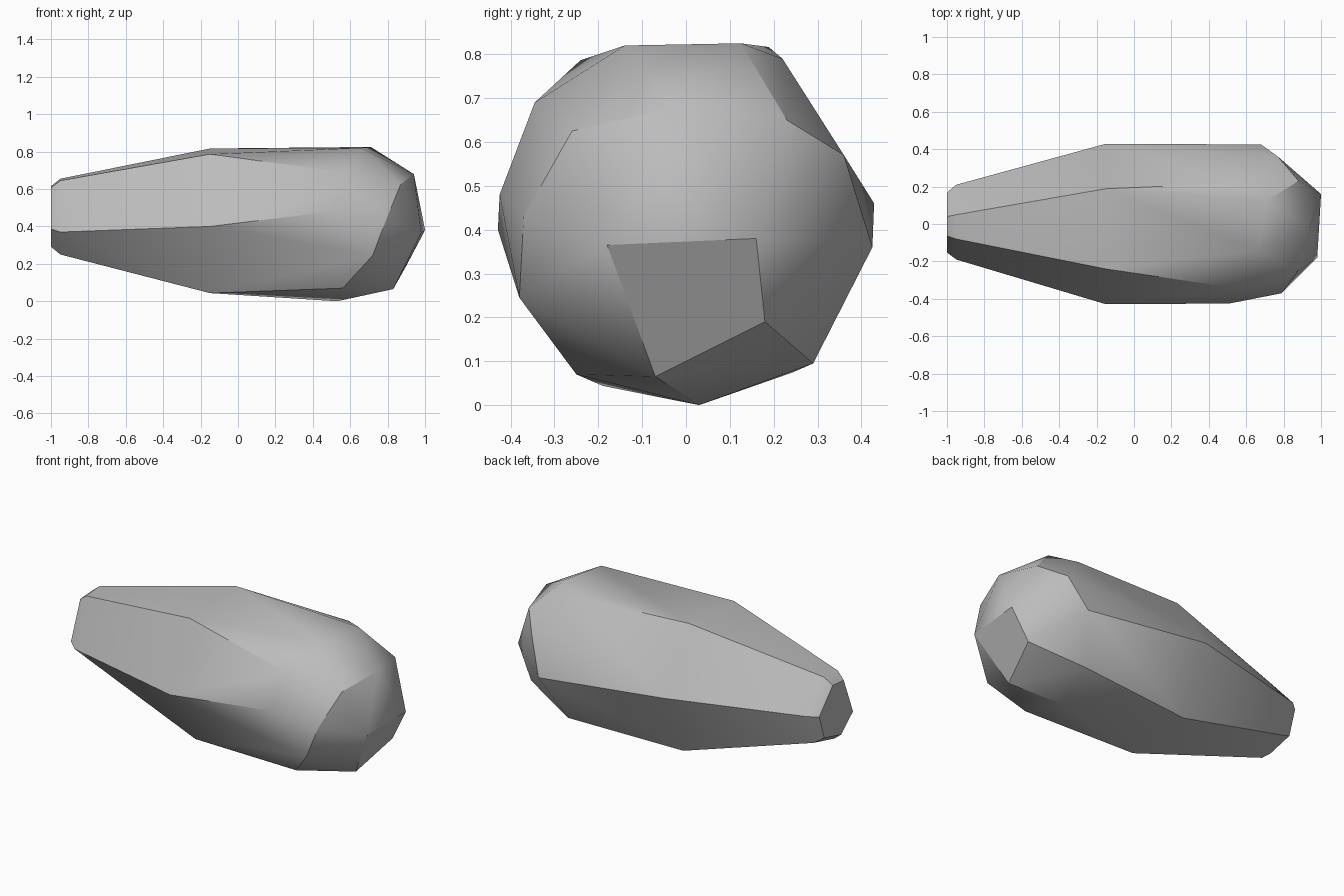
import bpy
import bmesh
import math
from mathutils import Vector

default_cube = bpy.data.objects.get("Cube")
if default_cube:
    bpy.data.objects.remove(default_cube, do_unlink=True)


def make_material(name, colour):
    material = bpy.data.materials.new(name)
    material.use_nodes = True
    material.diffuse_color = colour
    shader = material.node_tree.nodes["Principled BSDF"]
    shader.inputs["Base Color"].default_value = colour
    shader.inputs["Roughness"].default_value = 0.8
    return material


def hexagon_ring(x, radius, centre_z, phase):
    """Regular six-sided cross-section across the long axis."""
    ring = []
    for side in range(6):
        angle = math.radians(phase + side * 60)
        ring.append(Vector((x, radius * math.cos(angle),
                            centre_z + radius * math.sin(angle))))
    return ring


def section_ring(x, section, scale=1.0, centre=(0, 0.455)):
    """Cross-section from (y, z) points, shrunk about its centre."""
    middle = Vector(centre)
    ring = []
    for point in section:
        y, z = middle + (Vector(point) - middle) * scale
        ring.append(Vector((x, y, z)))
    return ring


def convex_stone(name, points, material):
    """Wrap the points in a faceted convex shell."""
    bm = bmesh.new()
    for point in points:
        bm.verts.new(point)
    hull = bmesh.ops.convex_hull(bm, input=bm.verts[:])
    unused = [item for item in hull["geom_interior"]
              if isinstance(item, bmesh.types.BMVert)]
    bmesh.ops.delete(bm, geom=unused, context="VERTS")
    # Merge the nearly flat triangles into clean facets
    bmesh.ops.dissolve_limit(bm, angle_limit=math.radians(2),
                             verts=bm.verts[:], edges=bm.edges[:])
    bmesh.ops.recalc_face_normals(bm, faces=bm.faces[:])
    mesh = bpy.data.meshes.new(name)
    bm.to_mesh(mesh)
    bm.free()
    mesh.materials.append(material)
    stone = bpy.data.objects.new(name, mesh)
    bpy.context.collection.objects.link(stone)
    return stone


# Narrow tip with a chamfered end
tip_section = [(.05, .655), (-.08, .645), (-.19, .37),
               (-.05, .25), (.15, .3), (.21, .48)]
tip = section_ring(-1, tip_section, scale=0.8)
tip += section_ring(-.95, tip_section)

# Widest six-sided belt
belt = hexagon_ring(-.15, 0.43, 0.43, phase=4)

# Shoulder corners where the body starts to close
shoulder = [(.51, -.425, .48), (.56, -.345, .69), (.66, -.14, .82),
            (.71, .125, .825), (.58, .22, .79), (.68, .425, .36),
            (.58, .29, .095), (.53, .03, 0), (.56, -.25, .07)]

# Corners running round the blunt nose
nose = [(.72, -.38, .245), (.79, -.37, .43), (.87, -.26, .625),
        (.94, -.02, .68), (.88, .23, .65), (.77, .36, .57)]

# Four-sided facet at the very end
end_facet = [(.98, -.18, .365), (1, .16, .38), (.9, .18, .19), (.83, -.07, .065)]

stone_grey = make_material("stone grey", (0.5, 0.5, 0.5, 1))
stone = convex_stone("faceted_stone", tip + belt + shoulder + nose + end_facet,
                     stone_grey)

# Soften shallow creases and keep the strong ridges sharp
bpy.ops.object.select_all(action="DESELECT")
stone.select_set(True)
bpy.context.view_layer.objects.active = stone
bpy.ops.object.shade_smooth_by_angle(angle=math.radians(30))
